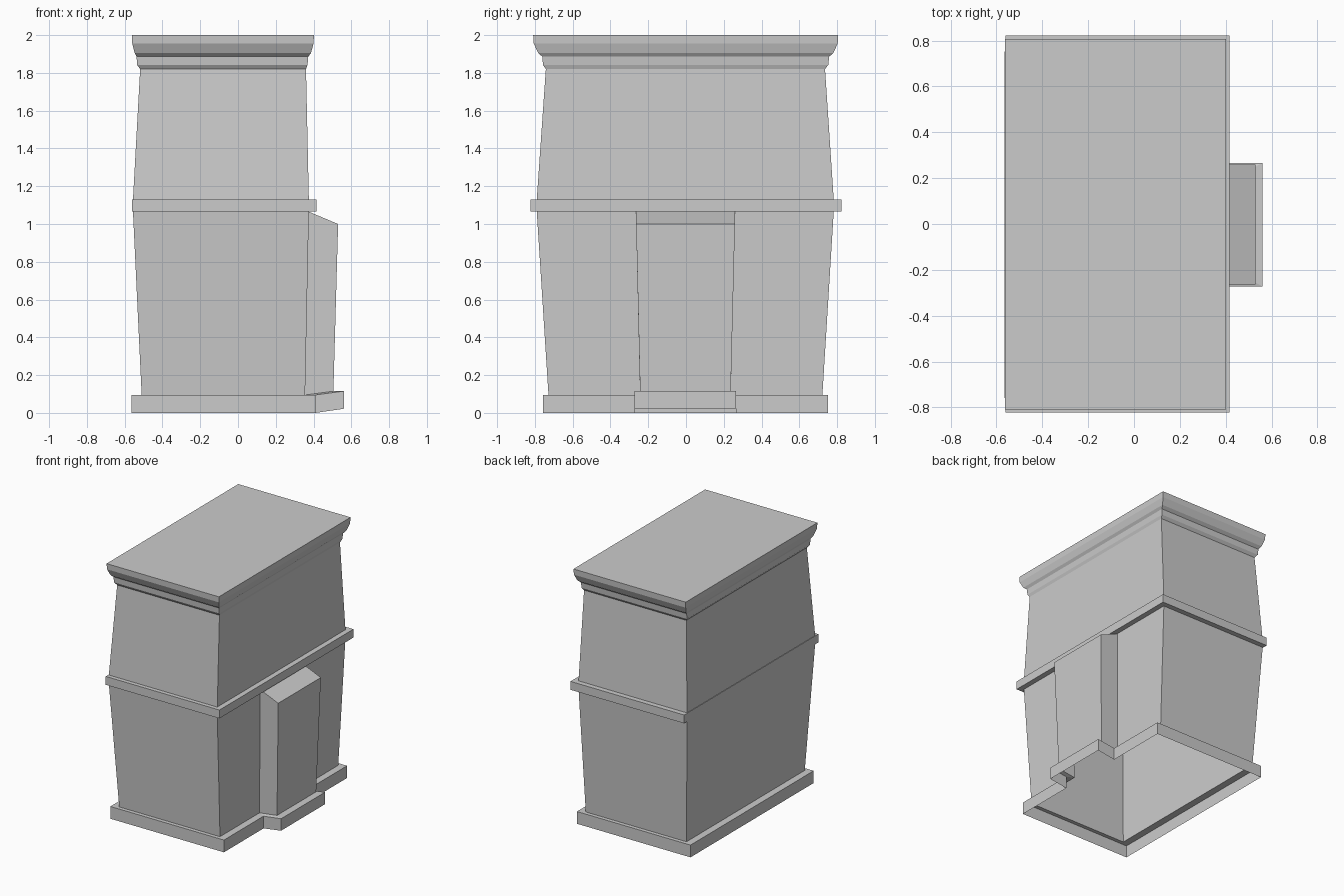
import bpy

if "Cube" in bpy.data.objects:
    bpy.data.objects.remove(bpy.data.objects["Cube"])


def rect(x0, x1, y0, y1, z):
    """Counter-clockwise rectangular section at height z."""
    return [(x0, y0, z), (x1, y0, z), (x1, y1, z), (x0, y1, z)]


def stepped(x0, x1, y0, y1, z, bx, b0, b1, bz):
    """Rectangular section with a projecting bay on the +x side."""
    return [(x0, y0, z), (x1, y0, z),
            (x1, b0, z), (bx, b0, bz), (bx, b1, bz), (x1, b1, z),
            (x1, y1, z), (x0, y1, z)]


def loft(name, rings, extra_faces=()):
    """Skin a stack of equal sections into an open shell."""
    n = len(rings[0])
    verts = [p for r in rings for p in r]
    faces = []
    for k in range(len(rings) - 1):
        a, b = k * n, (k + 1) * n
        for i in range(n):
            j = (i + 1) % n
            faces.append((a + i, a + j, b + j, b + i))
    last = (len(rings) - 1) * n
    faces += [tuple(last + i for i in f) for f in extra_faces]
    mesh = bpy.data.meshes.new(name)
    mesh.from_pydata(verts, [], faces)
    mesh.update()
    obj = bpy.data.objects.new(name, mesh)
    bpy.context.collection.objects.link(obj)
    return obj


# Main wall sections at floor, belt and cornice
wall_low = (-0.51, 0.355, -0.728, 0.722)
wall_mid = (-0.556, 0.375, -0.79, 0.782)
wall_top = (-0.518, 0.36, -0.742, 0.736)
plinth = (-0.565, 0.41, -0.758, 0.752)
belt = (-0.56, 0.416, -0.822, 0.822)

# Hollow plinth, its bay tilted slightly upward, with top ledge
bay_foot = (0.56, -0.272, 0.266)
bay_low = (0.505, -0.243, 0.237)
loft("plinth", [
    stepped(*plinth, 0.0, *bay_foot, 0.022),
    stepped(*plinth, 0.095, *bay_foot, 0.115),
    stepped(*wall_low, 0.095, *bay_low, 0.115),
])

# Lower walls with projecting bay; sloping bay roof closes the top
loft("lower_walls", [
    stepped(*wall_low, 0.095, *bay_low, 0.115),
    stepped(*wall_mid, 1.065, 0.53, -0.264, 0.259, 1.0),
], [(2, 3, 4, 5)])

# Belt moulding, nearly flush at the back
loft("belt_moulding", [
    rect(*wall_mid, 1.065), rect(*belt, 1.065),
    rect(*belt, 1.13), rect(*wall_mid, 1.13),
])

# Upper walls leaning inward
loft("upper_walls", [rect(*wall_mid, 1.13), rect(*wall_top, 1.82)])

# Cornice profile and flat roof
loft("cornice", [
    rect(*wall_top, 1.82),
    rect(-0.534, 0.368, -0.757, 0.753, 1.842),
    rect(-0.537, 0.372, -0.761, 0.758, 1.886),
    rect(-0.547, 0.386, -0.782, 0.780, 1.905),
    rect(-0.560, 0.400, -0.806, 0.803, 1.955),
    rect(-0.562, 0.402, -0.809, 0.806, 2.0),
], [(0, 1, 2, 3)])
